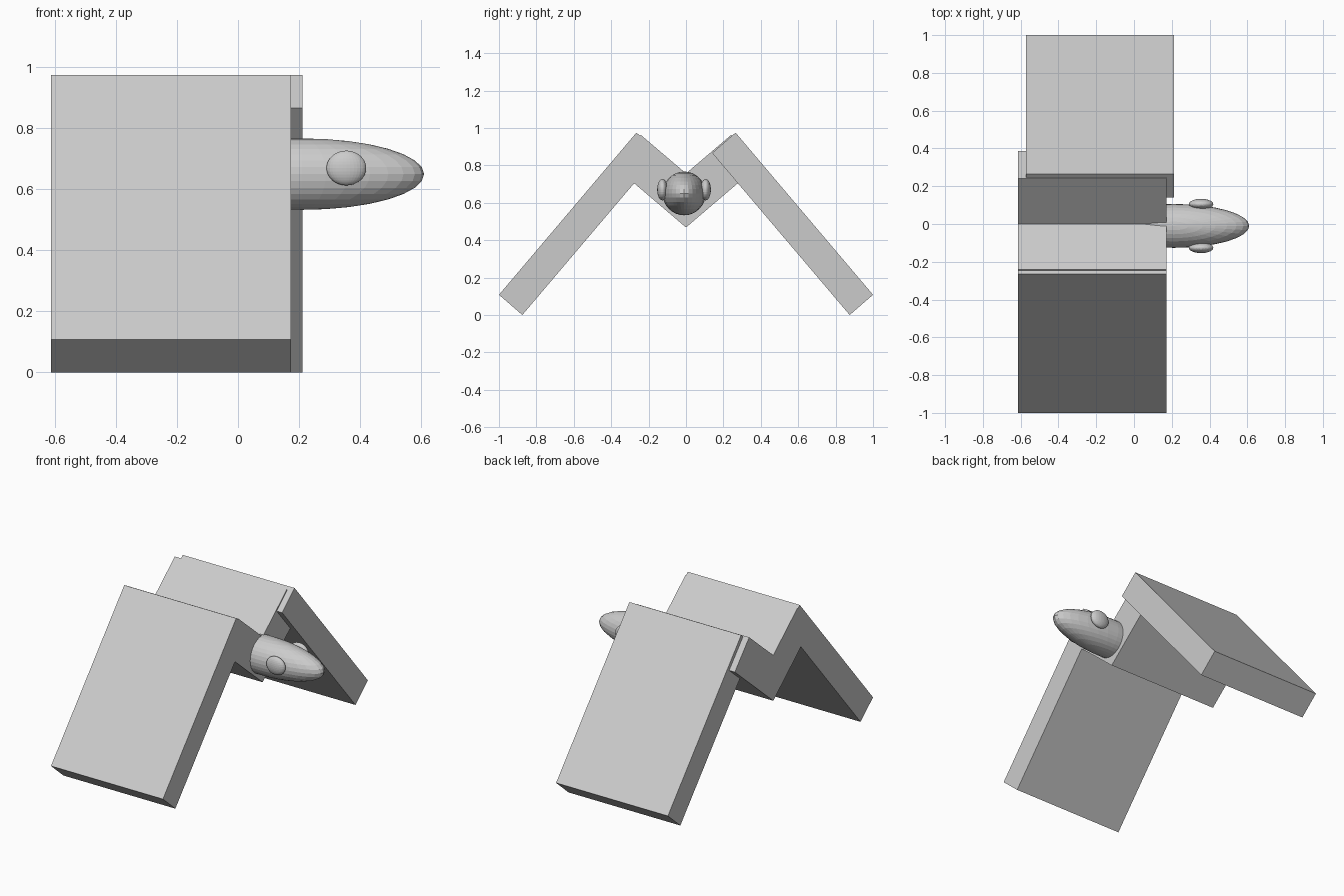
import bpy, bmesh

if "Cube" in bpy.data.objects:
    bpy.data.objects.remove(bpy.data.objects["Cube"])


def slab(name, profile, x0, x1):
    """Extrude a (y, z) profile along x."""
    bm = bmesh.new()
    face = bm.faces.new([bm.verts.new((x0, y, z)) for y, z in profile])
    ext = bmesh.ops.extrude_face_region(bm, geom=[face])["geom"]
    verts = [v for v in ext if isinstance(v, bmesh.types.BMVert)]
    bmesh.ops.translate(bm, verts=verts, vec=(x1 - x0, 0, 0))
    bmesh.ops.recalc_face_normals(bm, faces=bm.faces)
    mesh = bpy.data.meshes.new(name)
    bm.to_mesh(mesh)
    bm.free()
    bpy.context.collection.objects.link(bpy.data.objects.new(name, mesh))


def ellipsoid(name, loc, radii):
    """Faceted sphere stretched to the given radii."""
    bpy.ops.mesh.primitive_uv_sphere_add(segments=32, ring_count=16, location=loc)
    ob = bpy.context.object
    ob.name = name
    ob.scale = radii


# Outer wing slab and inner body slab, as profiles on the +y side
WING = [(0.265, 0.975), (1.0, 0.108), (0.875, 0.0), (0.14, 0.866)]
BODY = [(0.0, 0.757), (0.242, 0.963), (0.386, 0.797), (0.0, 0.468)]


def mirrored(profile):
    return [(-y, z) for y, z in profile]


# Front half and back half; the back wing sits slightly forward along x
slab("front_wing", mirrored(WING), -0.613, 0.173)
slab("back_wing", WING, -0.573, 0.212)
slab("front_body_half", mirrored(BODY), -0.613, 0.173)
slab("back_body_half", BODY, -0.613, 0.173)

# Head half sunk into the body, with an eye on each side
ellipsoid("head", (0.21, -0.01, 0.65), (0.4, 0.116, 0.117))
for name, y in (("front_eye", -0.126), ("back_eye", 0.105)):
    ellipsoid(name, (0.355, y, 0.67), (0.065, 0.028, 0.057))
